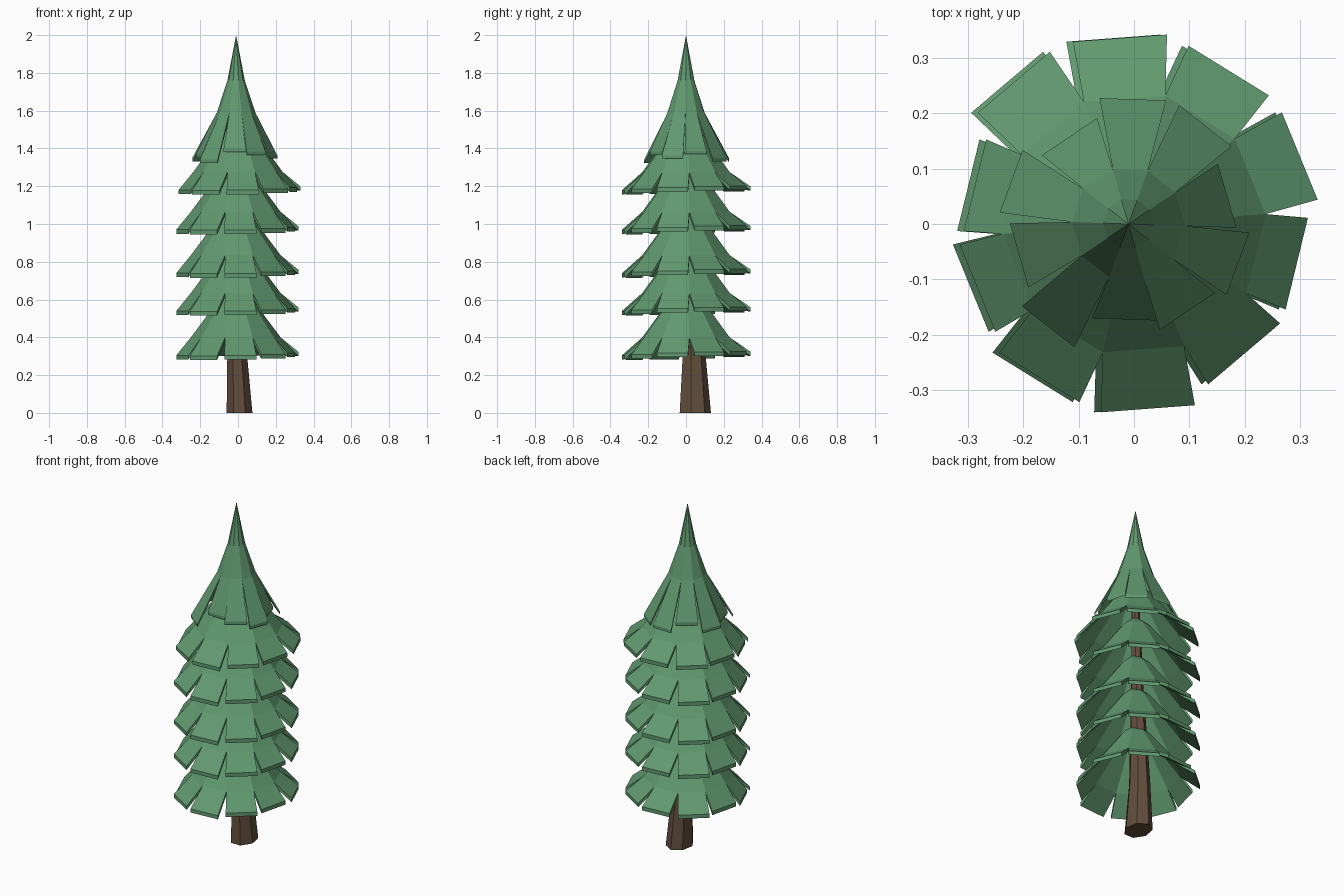
import bpy, bmesh
from math import sin, cos, radians
from mathutils import Vector

if "Cube" in bpy.data.objects:
    bpy.data.objects.remove(bpy.data.objects["Cube"])


def material(name, rgb):
    m = bpy.data.materials.new(name)
    m.diffuse_color = (*rgb, 1)
    m.use_nodes = True
    m.node_tree.nodes["Principled BSDF"].inputs["Base Color"].default_value = m.diffuse_color
    return m


GREEN = material("needles", (0.12, 0.32, 0.16))
BROWN = material("bark", (0.12, 0.075, 0.045))


def finish(bm, name, mat):
    bmesh.ops.recalc_face_normals(bm, faces=bm.faces)
    me = bpy.data.meshes.new(name)
    bm.to_mesh(me)
    bm.free()
    me.materials.append(mat)
    ob = bpy.data.objects.new(name, me)
    bpy.context.collection.objects.link(ob)


def skirt(name, cx, rings, flaps, half, start, thick, apex=None):
    """Ten-sided shell; rings run downwards as (radius, z), flaps hang off the last ring."""
    bm = bmesh.new()
    n = len(flaps)
    loops = []
    for r, z in rings:
        loops.append([bm.verts.new((cx + r * cos(radians(start + 36 * (k - 0.5))),
                                    r * sin(radians(start + 36 * (k - 0.5))), z))
                      for k in range(n)])
    if apex is not None:
        tip = bm.verts.new((cx, 0, apex))
        for k in range(n):
            bm.faces.new((tip, loops[0][k], loops[0][(k + 1) % n]))
    for a, b in zip(loops, loops[1:]):
        for k in range(n):
            j = (k + 1) % n
            bm.faces.new((a[k], b[k], b[j], a[j]))
    # flaps
    for k, (r, z) in enumerate(flaps):
        t = radians(start + 36 * k)
        out, side = Vector((cos(t), sin(t), 0)), Vector((-sin(t), cos(t), 0))
        mid = Vector((cx, 0, z)) + out * r
        p, q = (bm.verts.new(mid + side * s) for s in (-half, half))
        bm.faces.new((loops[-1][k], p, q, loops[-1][(k + 1) % n]))
    # thickness, straight down
    bmesh.ops.recalc_face_normals(bm, faces=bm.faces)
    old = list(bm.faces)
    dup = bmesh.ops.duplicate(bm, geom=list(bm.verts) + list(bm.edges) + old)
    pairs = dup["vert_map"]
    edges = [e for e in bm.edges if e.is_boundary and e.verts[0] in set(v for f in old for v in f.verts)]
    for v in [g for g in dup["geom"] if isinstance(g, bmesh.types.BMVert)]:
        v.co.z -= thick
    for e in edges:
        a, b = e.verts
        bm.faces.new((a, b, pairs[b], pairs[a]))
    finish(bm, name, GREEN)


# five branch tiers
radii = [.336, .295 + .04, .295, .305, .325, .334, .307, .302, .323, .325]
for i, z in enumerate((0.285, 0.52, 0.72, 0.95, 1.16)):
    cx = 0.0 if i == 4 else -0.012
    flaps = []
    for k, r in enumerate(radii):
        t = radians(94.3 + 36 * k)
        flaps.append((r, z + 0.029 + 0.02 * r / 0.32 * (sin(t) * 0.5 + cos(t) * 0.3)))
    skirt(f"branch_tier_{i + 1}", cx,
          [(0.03, z + 0.37), (0.085, z + 0.32), (0.238, z + 0.115)],
          flaps, 0.085, 94.3, 0.022)

# pointed crown with uneven flaps
crown = [.225, .19, .225, .205, .235, .172, .19, .21, .185, .225]
skirt("crown", -0.01, [(0.046, 1.76), (0.102, 1.59)],
      [(r, 1.40 - (r - .172) * 0.95) for r in crown],
      0.06, 88.0, 0.018, apex=2.0)

# leaning tapered trunk
bm = bmesh.new()
SIDES = 7
loops = []
for x, y, rx, ry, z in ((0.008, 0.045, 0.07, 0.087, 0), (-0.004, 0.04, 0.054, 0.064, 0.3),
                        (-0.005, 0.02, 0.032, 0.036, 0.9), (-0.008, 0.0, 0.02, 0.02, 1.5)):
    loops.append([bm.verts.new((x + rx * cos(radians(90 + 360 * k / SIDES)),
                                y + ry * sin(radians(90 + 360 * k / SIDES)), z))
                  for k in range(SIDES)])
for a, b in zip(loops, loops[1:]):
    for k in range(SIDES):
        j = (k + 1) % SIDES
        bm.faces.new((a[k], a[j], b[j], b[k]))
bm.faces.new(loops[0])
bm.faces.new(loops[-1])
finish(bm, "trunk", BROWN)
